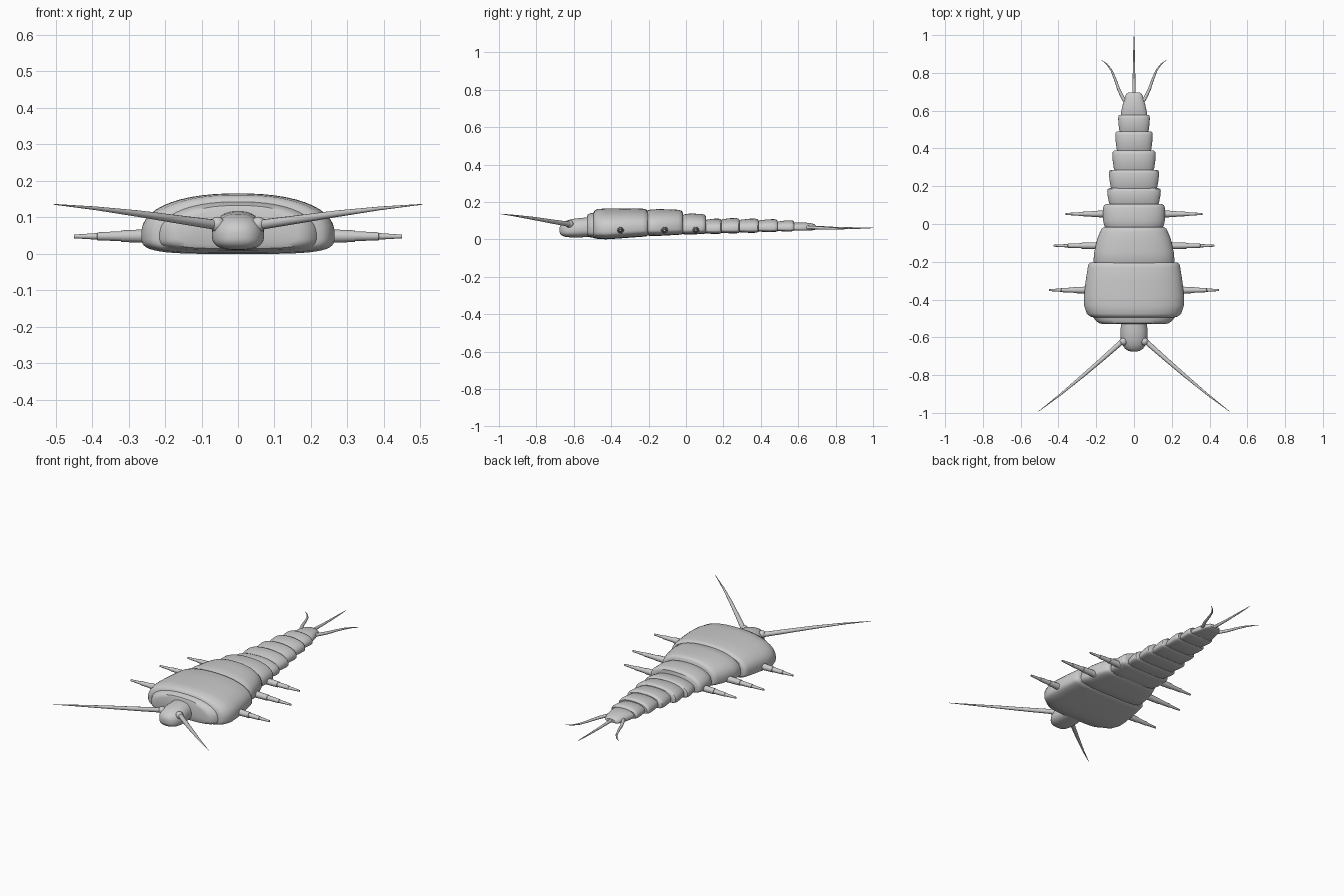
import bpy, bmesh, math
from mathutils import Vector


def finish(bm, name):
    bmesh.ops.recalc_face_normals(bm, faces=bm.faces)
    me = bpy.data.meshes.new(name)
    bm.to_mesh(me)
    bm.free()
    ob = bpy.data.objects.new(name, me)
    bpy.context.collection.objects.link(ob)
    bpy.ops.object.select_all(action='DESELECT')
    ob.select_set(True)
    bpy.context.view_layer.objects.active = ob
    bpy.ops.object.shade_smooth_by_angle(angle=math.radians(40))
    return ob


def skin(rings, name):
    bm = bmesh.new()
    loops = [[bm.verts.new(p) for p in r] for r in rings]
    n = len(loops[0])
    for a, b in zip(loops, loops[1:]):
        for i in range(n):
            j = (i + 1) % n
            bm.faces.new((a[i], a[j], b[j], b[i]))
    bm.faces.new(loops[0])
    bm.faces.new(loops[-1])
    return finish(bm, name)


# Domed, flat-bellied shell from stations (y, half width, bottom z, top z)
def shell(name, stations, mid=0.32, low=0.5, n=48):
    rings = []
    for y, w, zb, zt in stations:
        zc = zb + mid * (zt - zb)
        ring = []
        for k in range(n):
            t = 2 * math.pi * (k + 0.5) / n
            c, s = math.cos(t), math.sin(t)
            p = 0.88 if s > 0 else low
            h = zt - zc if s > 0 else zc - zb
            ring.append((math.copysign(abs(c) ** p, c) * w, y,
                         zc + math.copysign(abs(s) ** p, s) * h))
        rings.append(ring)
    return skin(rings, name)


# Round tube along points with a radius at each point
def tube(name, pts, radii, n=12):
    pts = [Vector(p) for p in pts]
    rings = []
    for i, p in enumerate(pts):
        d = (pts[min(i + 1, len(pts) - 1)] - pts[max(i - 1, 0)]).normalized()
        u = d.cross(Vector((0, 0, 1))).normalized()
        v = u.cross(d)
        rings.append([p + radii[i] * (math.cos(2 * math.pi * k / n) * u + math.sin(2 * math.pi * k / n) * v)
                      for k in range(n)])
    return skin(rings, name)


# Thorax plates
shell("thorax_front", [
    (-0.530, 0.165, 0.025, 0.120), (-0.525, 0.185, 0.015, 0.133), (-0.510, 0.205, 0.010, 0.140),
    (-0.494, 0.215, 0.008, 0.143), (-0.490, 0.232, 0.006, 0.153), (-0.475, 0.250, 0.003, 0.162),
    (-0.430, 0.265, 0.000, 0.165), (-0.380, 0.265, 0.003, 0.166), (-0.300, 0.256, 0.009, 0.166),
    (-0.230, 0.245, 0.014, 0.164), (-0.212, 0.240, 0.016, 0.160), (-0.203, 0.228, 0.022, 0.150)])
shell("thorax_middle", [
    (-0.215, 0.205, 0.025, 0.150), (-0.198, 0.215, 0.019, 0.158), (-0.150, 0.211, 0.018, 0.162),
    (-0.080, 0.195, 0.022, 0.160), (-0.040, 0.179, 0.024, 0.158), (-0.025, 0.172, 0.026, 0.154),
    (-0.017, 0.160, 0.030, 0.144)])
shell("thorax_rear", [
    (-0.030, 0.145, 0.032, 0.125), (-0.008, 0.158, 0.026, 0.134), (0.020, 0.164, 0.026, 0.138),
    (0.085, 0.164, 0.028, 0.136), (0.099, 0.159, 0.030, 0.132), (0.106, 0.148, 0.035, 0.124)])

# Abdomen rings: start, end, half width, bottom, top
for i, (y0, y1, w, zb, zt) in enumerate([
        (0.100, 0.190, 0.142, 0.029, 0.111), (0.185, 0.287, 0.133, 0.032, 0.114),
        (0.282, 0.388, 0.115, 0.035, 0.111), (0.384, 0.490, 0.099, 0.039, 0.108),
        (0.485, 0.578, 0.084, 0.042, 0.102)]):
    L = y1 - y0
    shell(f"abdomen_ring_{i + 1}", [
        (y0 - 0.01, w * 0.86, zb + 0.006, zt - 0.016), (y0 + 0.12 * L, w * 0.93, zb + 0.002, zt - 0.006),
        (y0 + 0.5 * L, w * 0.98, zb, zt - 0.001), (y0 + 0.82 * L, w, zb, zt),
        (y0 + 0.94 * L, w * 0.98, zb + 0.002, zt - 0.003), (y1, w * 0.91, zb + 0.005, zt - 0.010)])
shell("tail_tip", [
    (0.565, 0.066, 0.050, 0.085), (0.585, 0.070, 0.046, 0.091), (0.630, 0.060, 0.046, 0.091),
    (0.670, 0.049, 0.048, 0.086), (0.688, 0.042, 0.050, 0.080), (0.696, 0.030, 0.055, 0.073)])

# Head
shell("head", [
    (-0.676, 0.012, 0.040, 0.062), (-0.672, 0.030, 0.028, 0.075), (-0.660, 0.048, 0.018, 0.088),
    (-0.640, 0.062, 0.012, 0.099), (-0.610, 0.071, 0.010, 0.109), (-0.570, 0.072, 0.010, 0.114),
    (-0.530, 0.069, 0.012, 0.117), (-0.490, 0.066, 0.015, 0.118)], mid=0.42, low=0.75, n=32)

for s, side in ((-1, "left"), (1, "right")):
    # Antenna with its socket
    bm = bmesh.new()
    bmesh.ops.create_uvsphere(bm, u_segments=16, v_segments=10, radius=0.021)
    bmesh.ops.translate(bm, verts=bm.verts, vec=(s * 0.056, -0.622, 0.081))
    finish(bm, f"antenna_socket_{side}")
    tube(f"antenna_{side}",
         [(s * 0.055, -0.615, 0.079), (s * 0.16, -0.708, 0.094), (s * 0.27, -0.803, 0.110),
          (s * 0.39, -0.903, 0.125), (s * 0.505, -0.992, 0.136)],
         [0.014, 0.0115, 0.009, 0.005, 0.001])
    # Stepped legs
    for part, y, x0, x1 in (("front", -0.35, 0.255, 0.45), ("middle", -0.115, 0.20, 0.425),
                            ("rear", 0.053, 0.155, 0.362)):
        L = (x1 - x0) / 3
        xs = [x0 - 0.05, x0 + L, x0 + L + 0.001, x0 + 2 * L, x0 + 2 * L + 0.001, x1]
        tube(f"leg_{part}_{side}", [(s * x, y, 0.049 - 0.006 * (x - x0)) for x in xs],
             [0.020, 0.016, 0.0135, 0.011, 0.009, 0.005])
    # Curved side tail bristle
    tube(f"tail_bristle_{side}",
         [(s * 0.04, 0.635, 0.064), (s * 0.062, 0.673, 0.063), (s * 0.082, 0.715, 0.061),
          (s * 0.099, 0.765, 0.059), (s * 0.12, 0.815, 0.057), (s * 0.145, 0.848, 0.057), (s * 0.172, 0.868, 0.058)],
         [0.010, 0.009, 0.008, 0.0065, 0.005, 0.003, 0.001])

# Central tail bristle
tube("tail_bristle_middle", [(0, 0.67, 0.064), (0, 0.80, 0.060), (0, 0.92, 0.060), (0, 1.0, 0.061)],
     [0.010, 0.0065, 0.004, 0.001])
